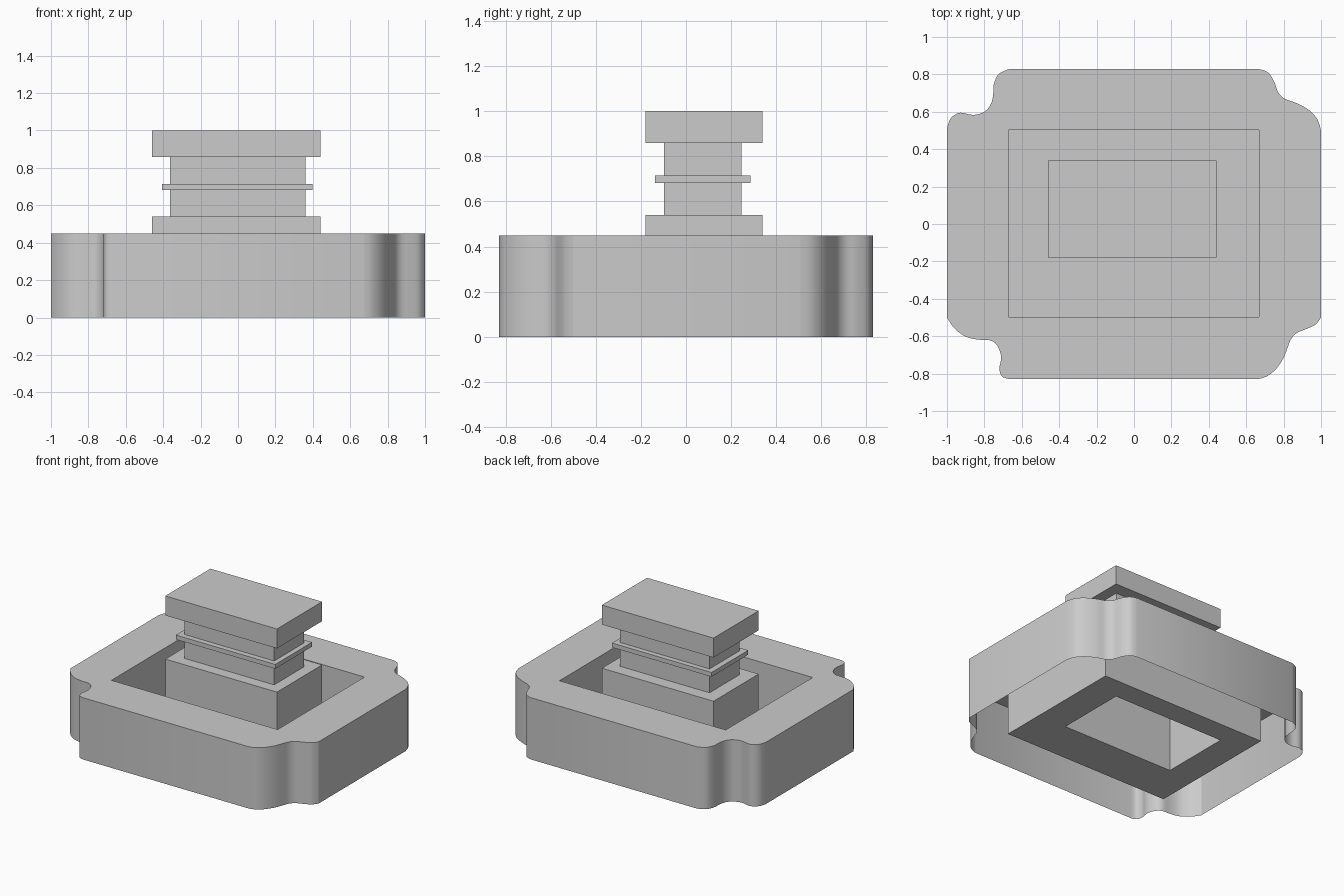
import bpy, bmesh
from mathutils import Vector
from mathutils.geometry import interpolate_bezier

if "Cube" in bpy.data.objects:
    bpy.data.objects.remove(bpy.data.objects["Cube"])

# Wavy corner profiles of the tray, counter-clockwise from front right
CORNERS = [
    [(.67, -.828), (.715, -.812), (.76, -.775), (.797, -.72), (.82, -.665),
     (.84, -.615), (.87, -.583), (.92, -.562), (.97, -.538), (1, -.5)],
    [(1, .5), (.98, .56), (.935, .61), (.865, .648), (.805, .67),
     (.77, .705), (.75, .76), (.717, .81), (.67, .828)],
    [(-.67, .828), (-.725, .8), (-.75, .745), (-.753, .69), (-.766, .64),
     (-.8, .6), (-.86, .583), (-.93, .595), (-.98, .565), (-1, .51)],
    [(-1, -.5), (-.96, -.558), (-.9, -.602), (-.835, -.618), (-.77, -.622),
     (-.735, -.645), (-.714, -.69), (-.712, -.73), (-.72, -.775),
     (-.706, -.815), (-.67, -.828)],
]


def smooth_curve(points, steps=4):
    """Smooth curve passing through all points."""
    p = [Vector((x, y, 0)) for x, y in points]
    n = len(p)
    tan = [(p[min(i + 1, n - 1)] - p[max(i - 1, 0)]) / 6 for i in range(n)]
    out = []
    for i in range(n - 1):
        out += interpolate_bezier(p[i], p[i] + tan[i], p[i + 1] - tan[i + 1],
                                  p[i + 1], steps + 1)[:-1]
    return out + [p[-1]]


def ring(bm, points, z):
    return [bm.verts.new((q[0], q[1], z)) for q in points]


def rect(x0, x1, y0, y1):
    return [(x1, y0), (x1, y1), (x0, y1), (x0, y0)]


def bridge(bm, a, b):
    for i in range(len(a)):
        j = (i + 1) % len(a)
        bm.faces.new((a[i], a[j], b[j], b[i]))


def finish(bm, name):
    mesh = bpy.data.meshes.new(name)
    bm.to_mesh(mesh)
    bm.free()
    obj = bpy.data.objects.new(name, mesh)
    bpy.context.collection.objects.link(obj)
    return obj


POST = rect(-.46, .44, -.18, .34)
NECK = rect(-.363, .36, -.098, .247)
COLLAR = rect(-.405, .397, -.138, .285)
RECESS = rect(-.672, .668, -.498, .503)

# Tray: open-bottomed skirt, rim, recess walls and floor around the post
bm = bmesh.new()
curves = [smooth_curve(c) for c in CORNERS]
outline = [q for c in curves for q in c]
low, top = ring(bm, outline, 0), ring(bm, outline, .45)
bridge(bm, low, top)
inner = ring(bm, RECESS, .45)
start = 0
for k, c in enumerate(curves):
    end = start + len(c)
    nxt = end % len(top)
    bm.faces.new(top[start:end] + [inner[k]])
    bm.faces.new((inner[k], top[end - 1], top[nxt], inner[(k + 1) % 4]))
    start = end
floor = ring(bm, RECESS, 0)
bridge(bm, inner, floor)
bridge(bm, floor, ring(bm, POST, 0))
tray = finish(bm, "tray")
bpy.context.view_layer.objects.active = tray
tray.select_set(True)
bpy.ops.object.shade_smooth_by_angle()

# Post: hollow stepped column with a thin collar and a closed top
bm = bmesh.new()
levels = [(POST, 0), (POST, .54), (NECK, .54), (NECK, .682), (COLLAR, .682),
          (COLLAR, .714), (NECK, .714), (NECK, .858), (POST, .858), (POST, 1)]
rings = [ring(bm, shape, z) for shape, z in levels]
for a, b in zip(rings, rings[1:]):
    bridge(bm, a, b)
bm.faces.new(rings[-1])
finish(bm, "stepped_post")
